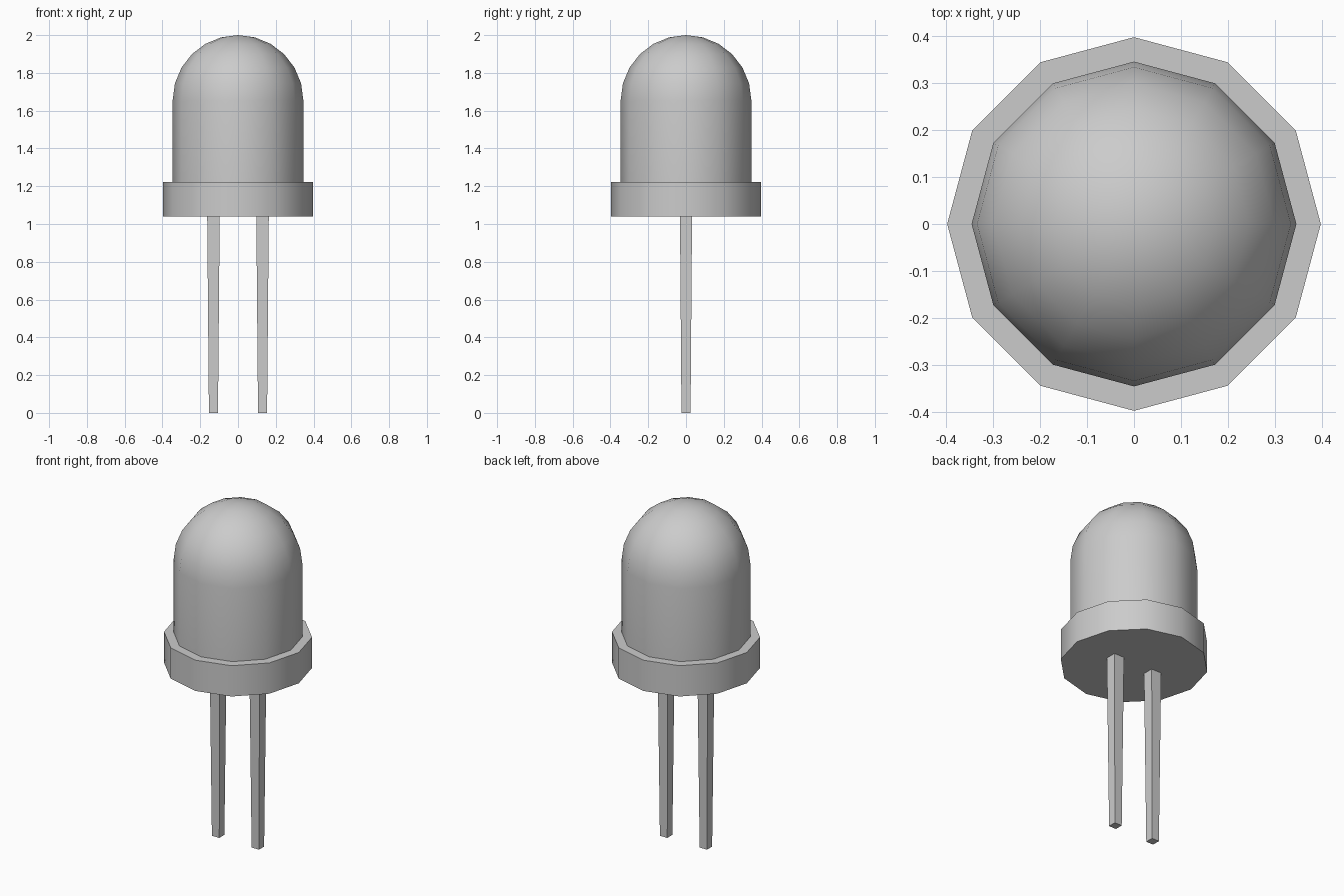
import bpy, math

if "Cube" in bpy.data.objects:
    bpy.data.objects.remove(bpy.data.objects["Cube"])

SIDES = 12


def finish(name, verts, faces, smooth):
    mesh = bpy.data.meshes.new(name)
    mesh.from_pydata(verts, [], faces)
    mesh.update()
    obj = bpy.data.objects.new(name, mesh)
    bpy.context.collection.objects.link(obj)
    if smooth:
        bpy.ops.object.select_all(action='DESELECT')
        obj.select_set(True)
        bpy.context.view_layer.objects.active = obj
        bpy.ops.object.shade_smooth_by_angle(angle=math.radians(40))
    return obj


def revolve(name, profile, tip=None, cap_bottom=False, smooth=True):
    """Revolve (radius, z) points, bottom to top, with an optional pole on top."""
    verts, faces = [], []
    for r, z in profile:
        for i in range(SIDES):
            a = 2 * math.pi * i / SIDES
            verts.append((r * math.cos(a), r * math.sin(a), z))
    for k in range(len(profile) - 1):
        for i in range(SIDES):
            j = (i + 1) % SIDES
            a, b = k * SIDES, (k + 1) * SIDES
            faces.append((a + i, a + j, b + j, b + i))
    if tip is not None:
        verts.append((0, 0, tip))
        last = (len(profile) - 1) * SIDES
        faces += [(last + i, last + (i + 1) % SIDES, len(verts) - 1) for i in range(SIDES)]
    if cap_bottom:
        faces.append(tuple(reversed(range(SIDES))))
    return finish(name, verts, faces, smooth)


# Domed lens: straight wall then quarter-circle dome
R, Z0 = 0.346, 1.654
lens = [(R, 1.222)]
for deg in range(0, 90, 15):
    a = math.radians(deg)
    lens.append((R * math.cos(a), Z0 + R * math.sin(a)))
revolve("lens", lens, tip=2.0)

# Base flange: solid bottom, open under the lens
revolve("base_flange", [(0.398, 1.04), (0.398, 1.222), (R, 1.222)], cap_bottom=True)


# Tapered square leads
def lead(name, x):
    verts = []
    for hx, hy, z in ((0.024, 0.024, 0.0), (0.033, 0.032, 1.04)):
        verts += [(x - hx, -hy, z), (x + hx, -hy, z), (x + hx, hy, z), (x - hx, hy, z)]
    faces = [(3, 2, 1, 0)]
    faces += [(i, (i + 1) % 4, (i + 1) % 4 + 4, i + 4) for i in range(4)]
    finish(name, verts, faces, False)


for side, x in (("left", -0.13), ("right", 0.13)):
    lead(side + "_lead", x)
